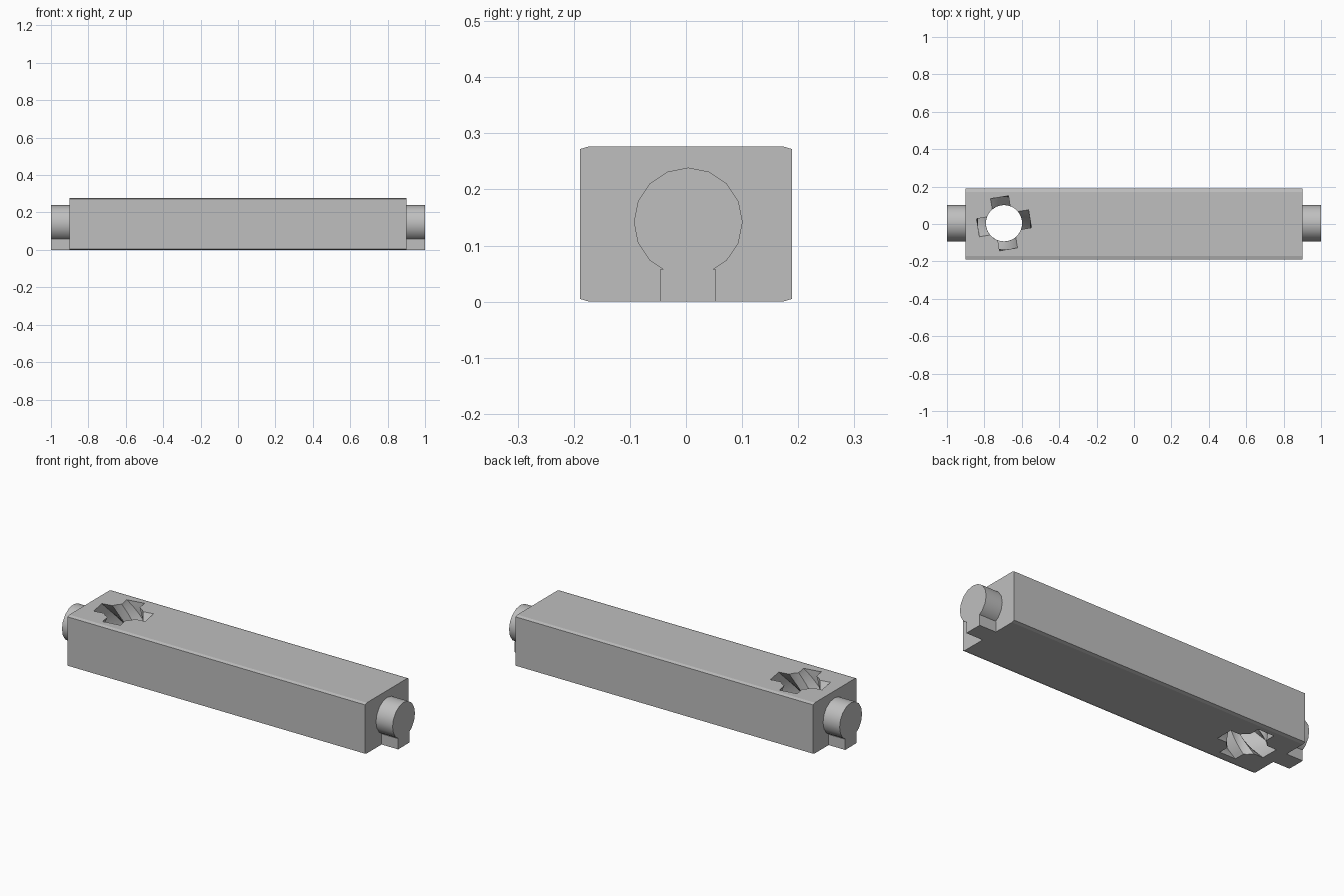
import bpy, bmesh
from math import sin, cos, pi, radians, asin, sqrt

cube = bpy.data.objects.get("Cube")
if cube:
    bpy.data.objects.remove(cube, do_unlink=True)

HEIGHT, HALF_LEN, HALF_WIDTH = 0.277, 0.9, 0.189
PEG_R, PEG_Y, PEG_Z = 0.097, 0.004, 0.142
KEY_HALF, KEY_REACH = 0.049, 0.142
SOCKET_X = -0.695

grey = bpy.data.materials.new("plain grey")
grey.use_nodes = True
colour = (0.52, 0.52, 0.52, 1)
grey.diffuse_color = colour
grey.node_tree.nodes["Principled BSDF"].inputs["Base Color"].default_value = colour


def loft(name, rings):
    """Skin a list of matching rings and close both ends."""
    bm = bmesh.new()
    loops = [[bm.verts.new(p) for p in ring] for ring in rings]
    n = len(loops[0])
    for a, b in zip(loops, loops[1:]):
        for i in range(n):
            j = (i + 1) % n
            bm.faces.new((a[i], a[j], b[j], b[i]))
    bm.faces.new(loops[0])
    bm.faces.new(loops[-1])
    bmesh.ops.recalc_face_normals(bm, faces=bm.faces)
    mesh = bpy.data.meshes.new(name)
    bm.to_mesh(mesh)
    bm.free()
    mesh.materials.append(grey)
    obj = bpy.data.objects.new(name, mesh)
    bpy.context.collection.objects.link(obj)
    return obj


def along_x(name, profile, x0, x1):
    return loft(name, [[(x, y, z) for y, z in profile] for x in (x0, x1)])


def smooth(obj, angle):
    bpy.ops.object.select_all(action='DESELECT')
    obj.select_set(True)
    bpy.context.view_layer.objects.active = obj
    bpy.ops.object.shade_smooth_by_angle(angle=radians(angle))


# Bar with thin chamfers along its long edges
w, cy, cz = HALF_WIDTH, 0.017, 0.005
lower = [(w, cz), (w - cy, 0), (cy - w, 0), (-w, cz)]
profile = lower + [(y, HEIGHT - z) for y, z in reversed(lower)]
bar = along_x("bar", profile, -HALF_LEN, HALF_LEN)

# Socket outline: a round hole with four square key slots
start = asin(KEY_HALF / PEG_R)
outline = []
for k in range(4):
    turn = k * pi / 2
    for x, y in ((KEY_REACH, -KEY_HALF), (KEY_REACH, KEY_HALF)):
        outline.append((x * cos(turn) - y * sin(turn), x * sin(turn) + y * cos(turn)))
    for s in range(5):
        a = turn + start + (pi / 2 - 2 * start) * s / 4
        outline.append((PEG_R * cos(a), PEG_R * sin(a)))

# Twisted cutter through the full height of the bar
rings, slices, margin = [], 28, 0.02
for s in range(slices + 1):
    z = -margin + (HEIGHT + 2 * margin) * s / slices
    t = radians(100) * z / HEIGHT
    rings.append([(SOCKET_X + x * cos(t) - y * sin(t),
                   PEG_Y + x * sin(t) + y * cos(t), z) for x, y in outline])
cutter = loft("socket_cutter", rings)

cut = bar.modifiers.new("twisted socket", 'BOOLEAN')
cut.operation = 'DIFFERENCE'
cut.solver = 'EXACT'
cut.object = cutter
bpy.context.view_layer.objects.active = bar
bpy.ops.object.modifier_apply(modifier=cut.name)
bpy.data.objects.remove(cutter, do_unlink=True)
smooth(bar, 12)

# Round peg with a key block beneath it on each end
circle = [(PEG_Y + PEG_R * cos(i * pi / 8), PEG_Z + PEG_R * sin(i * pi / 8))
          for i in range(16)]
chord = PEG_Z - sqrt(PEG_R ** 2 - KEY_HALF ** 2)
key = [(PEG_Y - KEY_HALF, 0), (PEG_Y + KEY_HALF, 0),
       (PEG_Y + KEY_HALF, chord), (PEG_Y, PEG_Z - PEG_R), (PEG_Y - KEY_HALF, chord)]
for side, sign in (("left", 1), ("right", -1)):
    inner, outer = sign * (HALF_LEN - 0.01), sign
    peg = along_x(side + "_peg", circle, inner, outer)
    smooth(peg, 30)
    along_x(side + "_key", key, inner, outer)
